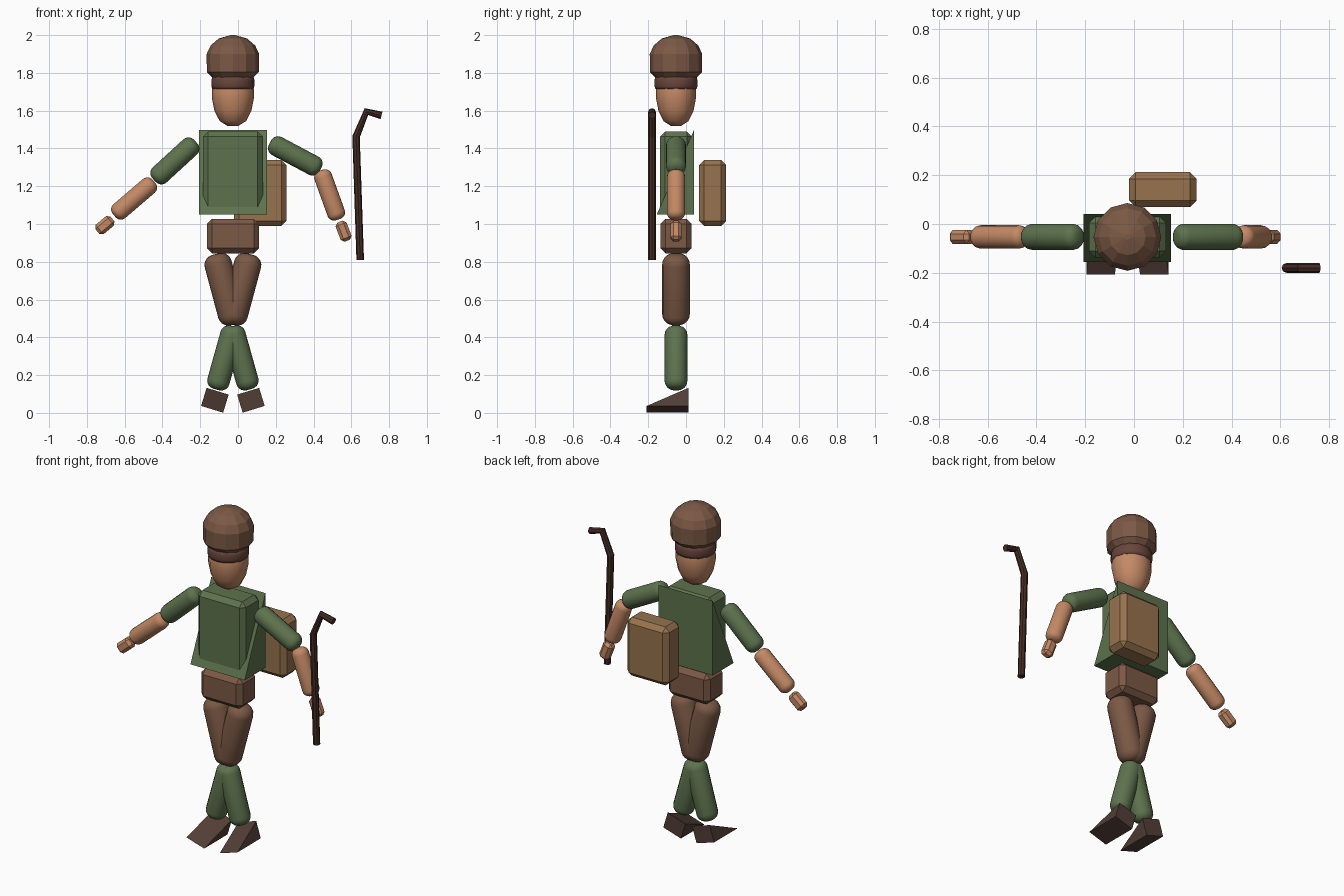
import bpy, bmesh, math
from mathutils import Vector, Matrix

if "Cube" in bpy.data.objects:
    bpy.data.objects.remove(bpy.data.objects["Cube"])

CX, CY = -0.027, -0.053          # body axis


def mat(name, *rgb):
    m = bpy.data.materials.new(name)
    m.diffuse_color = (*rgb, 1)
    m.use_nodes = True
    m.node_tree.nodes["Principled BSDF"].inputs["Base Color"].default_value = m.diffuse_color
    return m


BROWN = mat("brown", 0.20, 0.10, 0.06)
BAND = mat("band_brown", 0.14, 0.06, 0.045)
GREEN = mat("green", 0.11, 0.17, 0.075)
SKIN = mat("skin", 0.55, 0.25, 0.13)
LEATHER = mat("leather", 0.31, 0.17, 0.075)
DARK = mat("dark_brown", 0.085, 0.048, 0.037)
WOOD = mat("wood", 0.06, 0.026, 0.018)


def finish(name, bm, material, matrix=None, smooth=False):
    if matrix:
        bm.transform(matrix)
    bmesh.ops.recalc_face_normals(bm, faces=bm.faces)
    for f in bm.faces:
        f.smooth = smooth
    me = bpy.data.meshes.new(name)
    bm.to_mesh(me)
    bm.free()
    me.materials.append(material)
    ob = bpy.data.objects.new(name, me)
    bpy.context.collection.objects.link(ob)
    return ob


def lathe(name, profile, segs, material, matrix=None, smooth=False):
    """Closed solid of revolution from (radius, z) points."""
    bm = bmesh.new()
    rings = [[bm.verts.new((r * math.cos(2 * math.pi * i / segs),
                            r * math.sin(2 * math.pi * i / segs), z))
              for i in range(segs)] for r, z in profile]
    for a, b in zip(rings, rings[1:]):
        for i in range(segs):
            j = (i + 1) % segs
            bm.faces.new((a[i], a[j], b[j], b[i]))
    bm.faces.new(rings[0])
    bm.faces.new(rings[-1])
    return finish(name, bm, material, matrix, smooth)


def limb(name, p, q, r, material):
    """Round-ended limb between two cap centres given as (x, z)."""
    p, q = Vector((p[0], CY, p[1])), Vector((q[0], CY, q[1]))
    d = q - p
    k, n = 0.75 * r, 5
    arc = [(r - k + k * math.cos(a), k * math.sin(a))
           for a in (math.pi / 2 * i / n for i in range(n + 1))]
    shift = 0.97 * r - k
    prof = [(x, -shift - y) for x, y in reversed(arc)]
    prof += [(x, d.length + shift + y) for x, y in arc]
    m = Matrix.Translation(p) @ d.to_track_quat('Z', 'Y').to_matrix().to_4x4()
    return lathe(name, prof, 16, material, m, True)


def box(name, center, size, bevel, material, angle=0):
    """Chamfered box, turned about y."""
    bm = bmesh.new()
    bmesh.ops.create_cube(bm, size=1)
    bm.transform(Matrix.Diagonal((*size, 1)))
    bmesh.ops.bevel(bm, geom=bm.edges[:], offset=bevel, segments=1,
                    affect='EDGES', profile=0.5)
    m = Matrix.Translation(center) @ Matrix.Rotation(angle, 4, 'Y')
    return finish(name, bm, material, m)


def wedge(name, width, y0, y1, height, material, matrix):
    """Right-triangle prism: low front edge, upright back."""
    bm = bmesh.new()
    l, r = [[bm.verts.new((x, y, z)) for y, z in ((y0, 0), (y1, 0), (y1, height))]
            for x in (-width / 2, width / 2)]
    bm.faces.new(l)
    bm.faces.new(r)
    for i in range(3):
        j = (i + 1) % 3
        bm.faces.new((l[i], l[j], r[j], r[i]))
    return finish(name, bm, material, matrix)


AXIS = Matrix.Translation((CX, CY, 0))

# Head and cap
lathe("head", [(0.03, 1.52), (0.07, 1.545), (0.098, 1.60), (0.112, 1.67),
               (0.110, 1.73), (0.085, 1.79)], 12, SKIN,
      AXIS @ Matrix.Diagonal((1, 0.95, 1, 1)), True)
lathe("cap_band", [(0.109, 1.715), (0.114, 1.73), (0.114, 1.76), (0.108, 1.785)],
      16, BAND, AXIS, True)
lathe("cap", [(0.105, 1.772), (0.138, 1.805), (0.139, 1.90), (0.118, 1.945),
              (0.075, 1.982), (0.012, 2.0)], 12, BROWN, AXIS)

# Torso
box("vest", (CX, CY, 1.275), (0.317, 0.168, 0.43), 0.027, GREEN)
wedge("cloak", 0.359, -0.155, 0.042, 0.447, GREEN, Matrix.Translation((CX, 0, 1.05)))
box("hips", (CX, CY, 0.936), (0.275, 0.166, 0.182), 0.027, BROWN)

# Legs, mirrored about the body axis
for side, s in (("right", -1), ("left", 1)):
    limb(side + "_thigh", (CX + s * 0.074, 0.772), (CX + s * 0.011, 0.537), 0.073, BROWN)
    limb(side + "_shin", (CX + s * 0.011, 0.402), (CX + s * 0.073, 0.18), 0.06, GREEN)
    m = Matrix.Translation((CX + s * 0.110, 0, 0.019)) \
        @ Matrix.Rotation(-s * math.radians(17), 4, 'Y')
    wedge(side + "_foot", 0.122, -0.208, 0.013, 0.1, DARK, m)

# Arms
limb("right_upper_arm", (-0.262, 1.40), (-0.406, 1.268), 0.054, GREEN)
limb("right_forearm", (-0.48, 1.195), (-0.62, 1.075), 0.048, SKIN)
box("right_hand", (-0.705, CY, 0.994), (0.065, 0.058, 0.104), 0.016, SKIN, math.radians(50))
limb("left_upper_arm", (0.216, 1.407), (0.391, 1.314), 0.054, GREEN)
limb("left_forearm", (0.454, 1.24), (0.516, 1.068), 0.048, SKIN)
box("left_hand", (0.559, CY, 0.962), (0.062, 0.058, 0.108), 0.016, SKIN, math.radians(-21))

# Backpack
box("backpack", (0.118, 0.141, 1.164), (0.277, 0.143, 0.35), 0.027, LEATHER)

# Walking stick
curve = bpy.data.curves.new("walking_stick", 'CURVE')
curve.dimensions = '3D'
curve.bevel_depth = 0.02
curve.bevel_resolution = 2
curve.use_fill_caps = True
path = [(0.647, 0.81), (0.625, 1.462), (0.675, 1.595), (0.76, 1.585)]
path[3] = (0.76, 1.588 - 0.013)
path[2] = (0.68, 1.595)
sp = curve.splines.new('POLY')
sp.points.add(len(path) - 1)
for pt, (x, z) in zip(sp.points, path):
    pt.co = (x, -0.18, z, 1)
curve.materials.append(WOOD)
stick = bpy.data.objects.new("walking_stick", curve)
bpy.context.collection.objects.link(stick)
bpy.context.view_layer.objects.active = stick
stick.select_set(True)
bpy.ops.object.convert(target='MESH')
bpy.ops.object.shade_flat()
